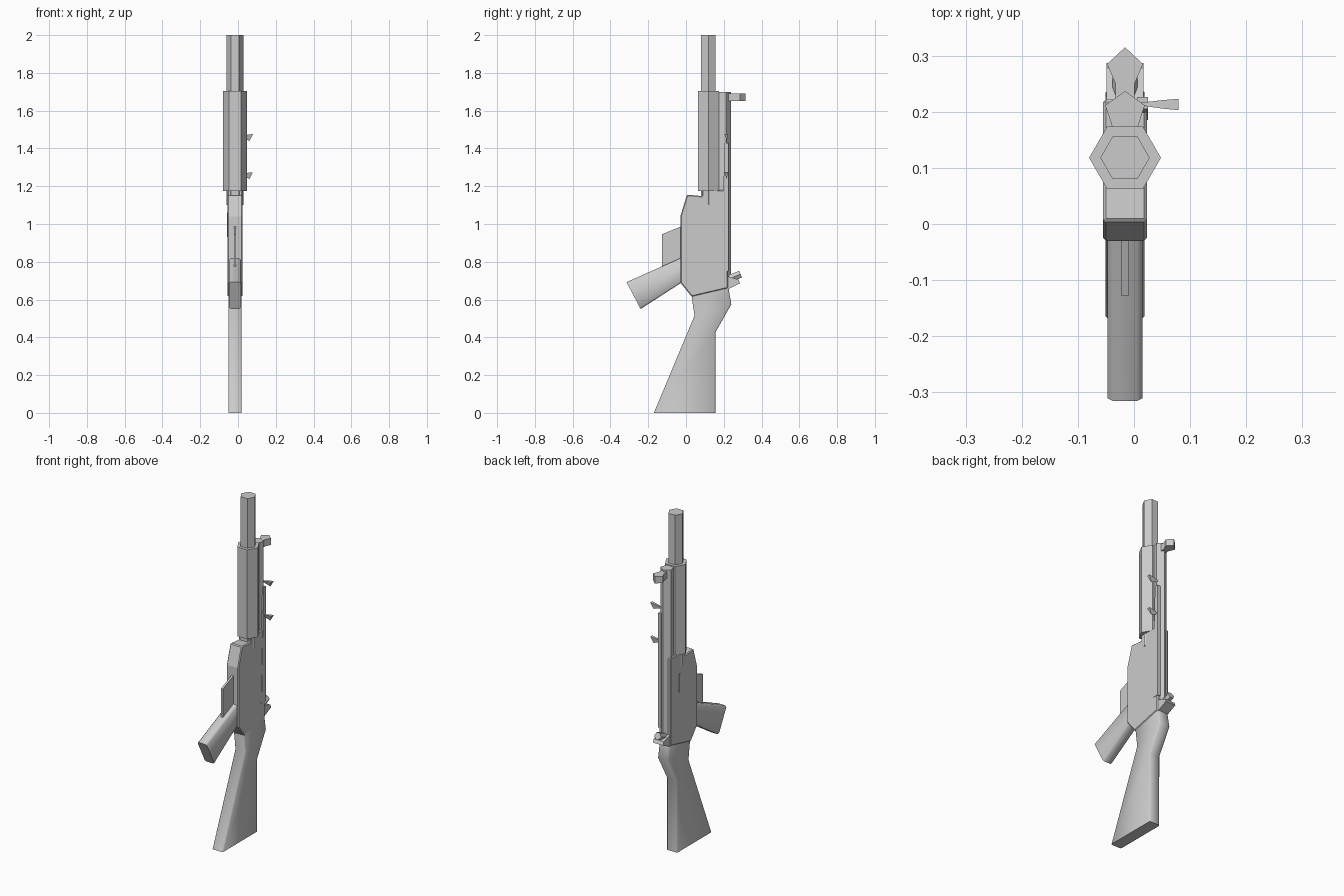
import bpy, bmesh, math
from mathutils import Vector

if "Cube" in bpy.data.objects:
    bpy.data.objects.remove(bpy.data.objects["Cube"])

CX = -0.016  # centre plane of the gun


def finish(name, bm, smooth=None):
    bmesh.ops.recalc_face_normals(bm, faces=bm.faces)
    me = bpy.data.meshes.new(name)
    bm.to_mesh(me)
    bm.free()
    ob = bpy.data.objects.new(name, me)
    bpy.context.collection.objects.link(ob)
    if smooth:
        bpy.ops.object.select_all(action='DESELECT')
        ob.select_set(True)
        bpy.context.view_layer.objects.active = ob
        bpy.ops.object.shade_smooth_by_angle(angle=math.radians(smooth))
    return ob


def bridge(name, rings, smooth=None):
    """Skin closed rings of points and cap both ends."""
    bm = bmesh.new()
    vs = [[bm.verts.new(p) for p in r] for r in rings]
    n = len(vs[0])
    for a, b in zip(vs, vs[1:]):
        for i in range(n):
            j = (i + 1) % n
            bm.faces.new((a[i], a[j], b[j], b[i]))
    bm.faces.new(vs[0])
    bm.faces.new(vs[-1])
    return finish(name, bm, smooth)


def plate(name, profile, x0, x1, bevel=0):
    """Side profile (y, z) extruded across x."""
    ob = bridge(name, [[(x, y, z) for y, z in profile] for x in (x0, x1)])
    if bevel:
        m = ob.modifiers.new("edge", 'BEVEL')
        m.width, m.segments = bevel, 1
        m.limit_method, m.angle_limit = 'ANGLE', math.radians(60)
    return ob


def tube(name, sides, r, y, z0, z1, turn=0):
    ring = [(CX + r * math.cos(turn + i * math.tau / sides),
             y + r * math.sin(turn + i * math.tau / sides)) for i in range(sides)]
    return bridge(name, [[(px, py, z) for px, py in ring] for z in (z0, z1)])


def bar(name, stations, hw, c):
    """Chamfered bar; each station is a (front, back) pair of (y, z) points."""
    rings = []
    for f, b in stations:
        f, b = Vector(f), Vector(b)
        t = c / (b - f).length
        ring = [(-hw + c, 0), (hw - c, 0), (hw, t), (hw, 1 - t),
                (hw - c, 1), (c - hw, 1), (-hw, 1 - t), (-hw, t)]
        rings.append([(CX + x, *f.lerp(b, k)) for x, k in ring])
    return bridge(name, rings, 50)


# barrel, hexagonal handguard and five-sided tube
tube("barrel", 6, 0.044, 0.118, 1.10, 2.0)
tube("handguard", 6, 0.064, 0.118, 1.175, 1.705)
tube("gas_tube", 5, 0.037, 0.2, 0.68, 1.70, math.pi / 2)

# receiver body
plate("receiver", [(-0.03, 0.69), (0.03, 0.615), (0.222, 0.66), (0.222, 1.18),
                   (0.085, 1.18), (0.085, 1.148), (0.005, 1.155), (-0.03, 1.04)],
      CX - 0.039, CX + 0.039, 0.005)
plate("side_rail", [(0.185, 0.75), (0.226, 0.75), (0.226, 1.43), (0.205, 1.43)],
      0.005, 0.025)
plate("side_port", [(0.095, 0.93), (0.145, 0.95), (0.145, 1.06), (0.095, 1.04)],
      CX - 0.042, CX - 0.03)

# shoulder stock
bar("stock", [((-0.17, 0), (0.155, 0)), ((0.045, 0.515), (0.155, 0.425)),
              ((0.03, 0.615), (0.24, 0.575)), ((0.035, 0.63), (0.225, 0.66))],
    0.035, 0.006)

# angled grip and thin guard in front of it
bar("grip", [((-0.24, 0.55), (-0.315, 0.692)), ((0.0, 0.705), (0.0, 0.832))],
    0.031, 0.009)
plate("trigger_guard", [(-0.128, 0.74), (-0.02, 0.79), (-0.02, 0.99), (-0.128, 0.945)],
      CX - 0.006, CX + 0.006)

# front sight: flared head with a point
head = [(-0.017, 0.215), (0.017, 0.215), (0.017, 0.25), (0.032, 0.285),
        (0, 0.315), (-0.032, 0.285), (-0.017, 0.25)]
bridge("front_sight", [[(CX + x, y, z) for x, y in head] for z in (1.65, 1.69)])

# rear sight: wide block with a small knob
plate("rear_sight", [(0.215, 0.652), (0.287, 0.686), (0.278, 0.705), (0.215, 0.725)],
      CX - 0.033, CX + 0.033)
axis = Vector((0, 0.93, 0.37))
up = Vector((0, -0.37, 0.93))
rings = []
for s in (0, 0.085):
    base = Vector((CX, 0.21, 0.703)) + axis * s
    rings.append([base + Vector((math.cos(i * math.tau / 6), 0, 0)) * 0.022
                  + up * 0.022 * math.sin(i * math.tau / 6) for i in range(6)])
bridge("rear_knob", rings)

# three-sided pegs flaring out to the right
for n, z in enumerate((1.462, 1.26)):
    rings = []
    for x, s in ((0.005, 0.15), (0.05, 0.75), (0.079, 1.0)):
        rings.append([(x - (0.018 if dz < 0 and s == 1 else 0), 0.214 + dy * s, z + dz * s)
                      for dy, dz in ((-0.011, 0.014), (0.009, 0.014), (0.002, -0.022))])
    bridge(f"side_peg_{n + 1}", rings)
